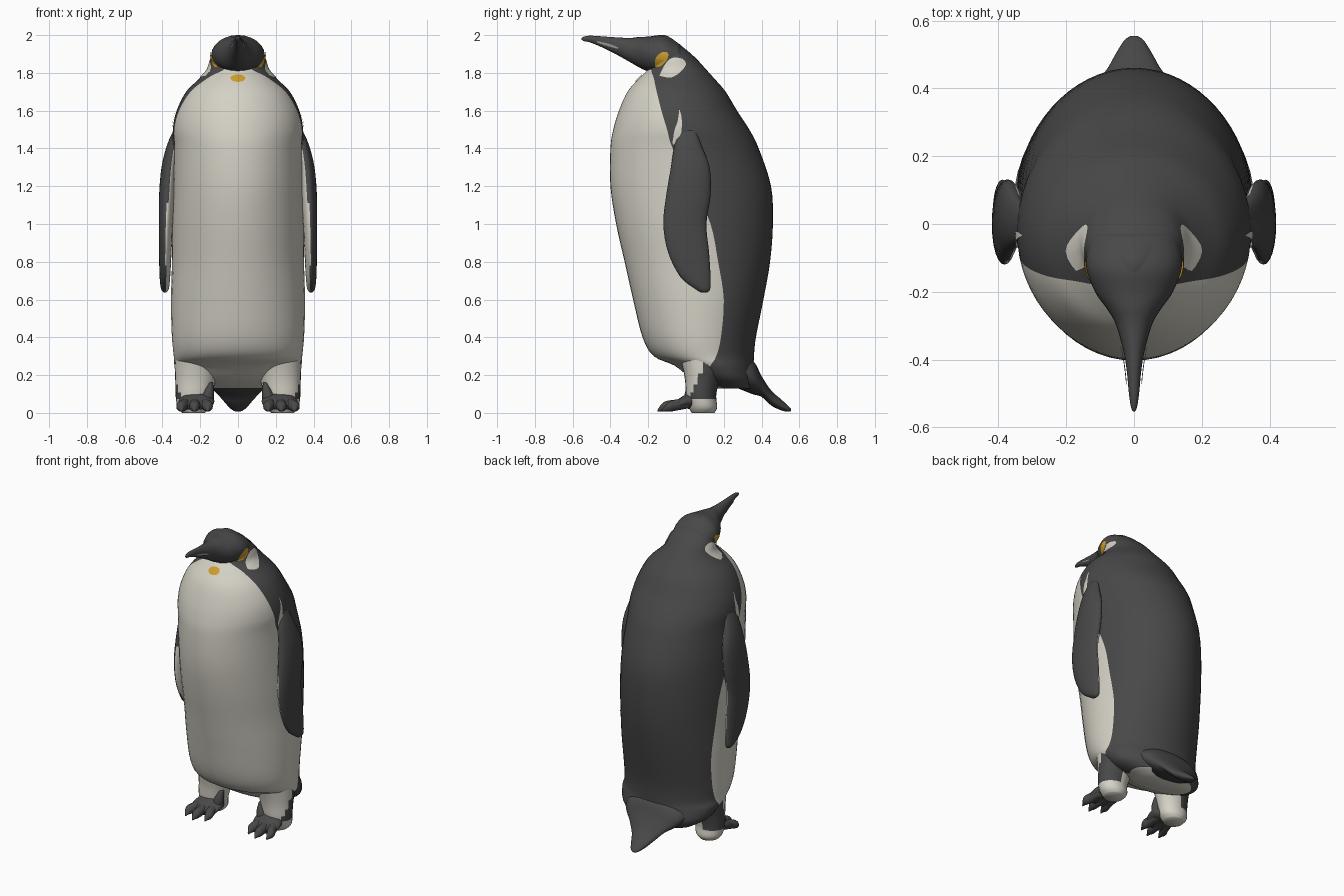
import bpy, math
from mathutils import Vector
from mathutils.bvhtree import BVHTree

if "Cube" in bpy.data.objects:
    bpy.data.objects.remove(bpy.data.objects["Cube"])


def material(name, rgb):
    m = bpy.data.materials.new(name)
    m.diffuse_color = (*rgb, 1)
    m.use_nodes = True
    m.node_tree.nodes["Principled BSDF"].inputs["Base Color"].default_value = m.diffuse_color
    return m


DARK = material("charcoal feathers", (0.065, 0.065, 0.067))
WHITE = material("cream feathers", (0.66, 0.64, 0.56))
GOLD = material("golden patch", (0.62, 0.34, 0.025))
GREY = material("beak grey", (0.33, 0.33, 0.33))
surfaces = []


def smooth_rows(rows, steps=4):
    # Catmull-Rom interpolation between table rows
    out = []
    n = len(rows)
    for i in range(n - 1):
        p0, p1, p2, p3 = (rows[max(0, min(n - 1, i + k))] for k in (-1, 0, 1, 2))
        for s in range(steps):
            t = s / steps
            out.append(tuple(
                b + 0.5 * t * (c - a + t * (2*a - 5*b + 4*c - d + t * (3*(b - c) + d - a)))
                for a, b, c, d in zip(p0, p1, p2, p3)))
    return out + [tuple(rows[-1])]


def make(name, verts, faces, mats, rule=None):
    me = bpy.data.meshes.new(name)
    me.from_pydata(verts, [], faces)
    for m in mats:
        me.materials.append(m)
    me.update()
    import bmesh
    bm = bmesh.new()
    bm.from_mesh(me)
    bmesh.ops.recalc_face_normals(bm, faces=bm.faces[:])
    bm.normal_update()
    for f in bm.faces:
        f.smooth = True
        if rule:
            f.material_index = rule(f)
    bm.to_mesh(me)
    bm.free()
    ob = bpy.data.objects.new(name, me)
    bpy.context.collection.objects.link(ob)
    return ob


def skin(rings):
    # quads between closed rings, plus end caps
    n = len(rings[0])
    verts = [p for r in rings for p in r]
    faces = [(i*n + j, i*n + (j+1) % n, (i+1)*n + (j+1) % n, (i+1)*n + j)
             for i in range(len(rings) - 1) for j in range(n)]
    faces += [tuple(range(n))[::-1], tuple(range(len(verts) - n, len(verts)))]
    return verts, faces


def loft(name, rows, axis, mats, rule=None, sides=24):
    # rows: centre x, y, z, half width in x, half size in the other direction
    rings = []
    for x, y, z, u, v in smooth_rows(rows):
        ring = []
        for k in range(sides):
            a = 2 * math.pi * k / sides
            c, s = u * math.cos(a), v * math.sin(a)
            ring.append((x + c, y + s, z) if axis == 'z' else (x + c, y, z + s))
        rings.append(ring)
    return make(name, *skin(rings), mats, rule)


def note_surface(ob):
    me = ob.data
    surfaces.append(BVHTree.FromPolygons([v.co for v in me.vertices],
                                         [tuple(p.vertices) for p in me.polygons]))


def patch(name, outline, direction, mat):
    # thin marking projected on the body along a direction
    n = len(outline)
    pts = smooth_rows([outline[i % n] for i in range(n + 1)], 3)[:-1]
    ca, cb = (sum(p[k] for p in pts) / len(pts) for k in (0, 1))
    d = Vector(direction)

    def project(a, b):
        o = Vector((0, a, b)) if d.x else Vector((a, 0, b))
        o -= d * 2
        hits = [h for h in (s.ray_cast(o, d) for s in surfaces) if h[0]]
        p = min(hits, key=lambda h: h[3])[0] if hits else o + d * 2
        return p - d * 0.006
    rings = [[project(ca + (a - ca) * f, cb + (b - cb) * f) for a, b in pts]
             for f in (0.04, 0.25, 0.5, 0.75, 1)]
    verts, faces = skin(rings)
    make(name, verts, faces[:-1], [mat])


# Body: z, front y, back y, half width, y of the colour boundary
body_rows = [
    (0.13, .13, .37, .22, .20), (0.18, .03, .375, .30, .10), (0.25, -.06, .36, .335, .13),
    (0.30, -.17, .36, .34, .16), (0.40, -.23, .37, .35, .185), (0.60, -.28, .41, .355, .20),
    (0.80, -.325, .445, .35, .17), (1.0, -.37, .46, .35, .13), (1.2, -.40, .45, .345, .04),
    (1.4, -.40, .385, .34, -.07), (1.5, -.385, .335, .345, -.10), (1.6, -.355, .27, .325, -.13),
    (1.7, -.31, .21, .275, -.155), (1.77, -.25, .15, .205, -.17), (1.82, -.20, .105, .16, -.185),
    (1.88, -.19, .05, .14, -.18), (1.94, -.18, -.02, .105, -.17), (1.985, -.17, -.08, .05, -.16),
    (2.0, -.14, -.11, .01, -.135)]
N = 14
rings, bounds = [], []
for z, yf, yb, hw, b in smooth_rows(body_rows):
    c, a = (yf + yb) / 2, (yb - yf) / 2
    tb = math.acos(max(-1, min(1, (c - b) / a)))
    ts = [tb * j / N for j in range(N)] + [tb + (math.pi - tb) * j / N for j in range(N + 1)]
    half = [(hw * math.sin(t), c - a * math.cos(t), z) for t in ts]
    rings.append(half + [(-x, y, z) for x, y, z in half[-2:0:-1]])
verts, faces = skin(rings)
body = make("body", verts, faces, [DARK, WHITE])
n = len(rings[0])
for p in body.data.polygons:
    j = p.index % n
    front = j < N or j >= n - N
    if p.index == len(faces) - 2 or (front and p.center.z < 1.815 and p.index < len(faces) - 2):
        p.material_index = 1
note_surface(body)

# Head drawn forward into the beak
head = loft("head_and_beak", [
    (0, -.03, 1.86, .13, .09), (0, -.12, 1.895, .142, .103), (0, -.2, 1.90, .115, .092),
    (0, -.25, 1.91, .08, .08), (0, -.3, 1.922, .052, .063), (0, -.4, 1.952, .026, .038),
    (0, -.5, 1.978, .015, .019), (0, -.54, 1.98, .009, .012), (0, -.553, 1.98, .003, .004)],
    'y', [DARK])
note_surface(head)

# Tail
loft("tail", [
    (0, .25, .22, .24, .08), (0, .35, .19, .2, .09), (0, .4, .14, .14, .055),
    (0, .45, .08, .085, .04), (0, .5, .045, .055, .03), (0, .54, .022, .03, .016),
    (0, .555, .016, .01, .006)], 'y', [DARK])

# Markings in the middle
patch("throat_spot", [(.04 * math.cos(k * math.pi / 4), 1.772 + .02 * math.sin(k * math.pi / 4))
                      for k in range(8)], (0, 1, 0), GOLD)

flipper_rows = [  # z, front y, back y, centre x, half thickness
    (1.5, -.03, .05, .325, .015), (1.42, -.06, .08, .345, .03), (1.3, -.08, .125, .365, .04),
    (1.15, -.105, .13, .376, .042), (1.0, -.12, .108, .382, .037), (.85, -.095, .122, .385, .033),
    (.72, -.03, .13, .387, .028), (.655, .05, .128, .387, .02), (.637, .08, .11, .387, .005)]

for s, side in ((1, "right"), (-1, "left")):
    # Flipper, pale on the inside
    loft("flipper_" + side, [(s * x, (a + b) / 2, z, t, (b - a) / 2)
                             for z, a, b, x, t in flipper_rows], 'z', [DARK, WHITE],
         lambda f: int(f.normal.x * s < -0.35 and f.calc_center_median().z < 1.38))

    # Leg, dark on its outer rear
    def leg_rule(f):
        c = f.calc_center_median()
        return int(not (c.z > 0.08 and f.normal.x * s > 0.1 and c.y > 0.03 + 0.4 * (c.z - 0.1)))
    loft("leg_" + side, [
        (s*.2, .08, .36, .13, .13), (s*.215, .09, .25, .12, .11), (s*.225, .085, .17, .107, .09),
        (s*.235, .08, .09, .095, .08), (s*.235, .09, .03, .085, .075), (s*.235, .09, 0, .06, .06)],
        'z', [DARK, WHITE], leg_rule)

    # Foot with three clawed toes
    loft("foot_" + side, [
        (s*.215, .07, .06, .06, .04), (s*.215, .04, .065, .085, .045), (s*.22, 0, .06, .095, .038),
        (s*.225, -.04, .045, .09, .028), (s*.23, -.07, .035, .07, .018)], 'y', [DARK])
    loft("ankle_" + side, [
        (s*.17, .02, .05, .04, .035), (s*.155, .025, .11, .028, .03), (s*.145, .035, .16, .012, .015)],
        'z', [DARK])
    for k, (root, tip, reach) in enumerate(((.175, .16, -.12), (.225, .23, -.15), (.27, .3, -.125))):
        loft(f"toe_{side}_{k + 1}", [
            (s*root, .02, .055, .03, .03), (s*(root + tip)/2, -.05, .042, .03, .03),
            (s*tip, reach + .04, .034, .027, .028), (s*tip, reach + .015, .024, .014, .016),
            (s*tip, reach, .012, .004, .006)], 'y', [DARK], sides=14)

    # Side markings
    d = (-s, 0, 0)
    patch("ear_patch_" + side, [(-.14, 1.785), (-.08, 1.775), (-.03, 1.805), (0, 1.845),
                                (-.02, 1.875), (-.07, 1.88), (-.1, 1.86), (-.125, 1.82)], d, WHITE)
    patch("cheek_patch_" + side, [(-.165, 1.83), (-.16, 1.88), (-.125, 1.91), (-.095, 1.905),
                                  (-.1, 1.87), (-.135, 1.835)], d, GOLD)
    patch("shoulder_streak_" + side, [(-.035, 1.61), (-.022, 1.55), (-.03, 1.46), (-.07, 1.42),
                                      (-.06, 1.5), (-.045, 1.54)], d, WHITE)
    patch("beak_streak_" + side, [(-.47, 1.968), (-.41, 1.955), (-.36, 1.935), (-.37, 1.93),
                                  (-.42, 1.943), (-.47, 1.96)], d, GREY)
